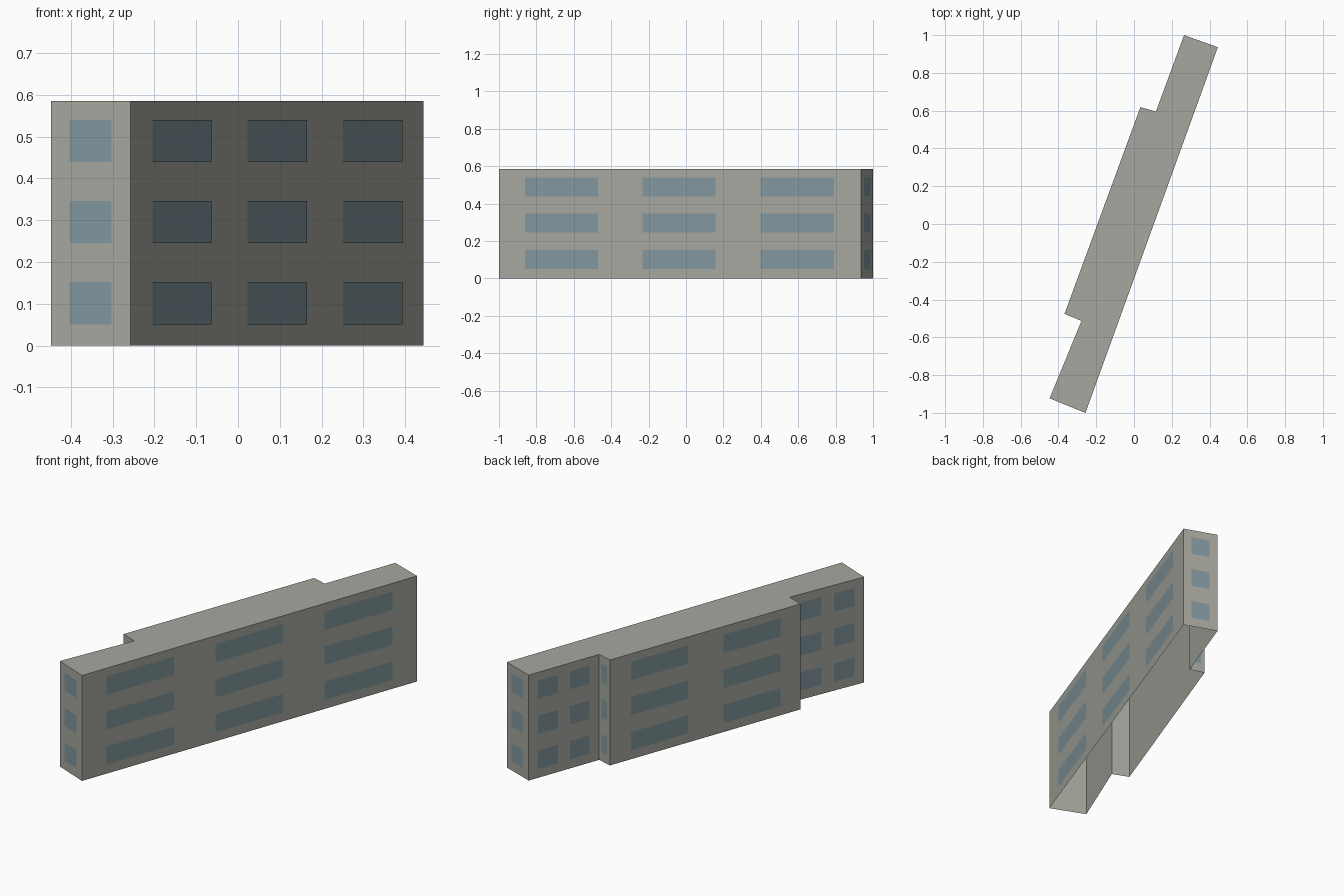
import bpy
import bmesh
from mathutils import Vector

cube = bpy.data.objects.get("Cube")
if cube:
    bpy.data.objects.remove(cube, do_unlink=True)

HEIGHT = 0.585
PLATE = 0.002


def make_material(name, rgb):
    mat = bpy.data.materials.new(name)
    mat.use_nodes = True
    color = (*rgb, 1.0)
    mat.diffuse_color = color
    mat.node_tree.nodes["Principled BSDF"].inputs["Base Color"].default_value = color
    return mat


def make_object(name, bm, mat):
    mesh = bpy.data.meshes.new(name)
    bm.to_mesh(mesh)
    bm.free()
    mesh.materials.append(mat)
    obj = bpy.data.objects.new(name, mesh)
    bpy.context.collection.objects.link(obj)
    return obj


wall_grey = make_material("wall grey", (0.39, 0.39, 0.35))
glass_blue = make_material("glass blue", (0.22, 0.31, 0.34))

# Footprint, counter-clockwise, each corner starting one wall:
# (wall name, corner, window column centres, column width, sill heights offset)
WALLS = [
    ("east", (-0.257, -1.0), (0.173, 0.498, 0.824), 0.202),
    ("north_end", (0.444, 0.936), (0.5,), 0.53),
    ("north_wing", (0.265, 1.0), (0.27, 0.72), 0.28),
    ("north_return", (0.116, 0.595), (0.5,), 0.53),
    ("west", (0.034, 0.619), (0.26, 0.745), 0.30),
    ("south_return", (-0.368, -0.476), (0.5,), 0.53),
    ("south_wing", (-0.278, -0.513), (0.28, 0.73), 0.28),
    ("south_end", (-0.447, -0.923), (0.5,), 0.53),
]
corners = [Vector((*wall[1], 0)) for wall in WALLS]
up = Vector((0, 0, HEIGHT))

# Building shell: walls and flat roof, open underneath
bm = bmesh.new()
low = [bm.verts.new(c) for c in corners]
high = [bm.verts.new(c + up) for c in corners]
for i in range(len(low)):
    j = (i + 1) % len(low)
    bm.faces.new((low[i], low[j], high[j], high[i]))
bm.faces.new(high)
make_object("building_shell", bm, wall_grey)

# Windows: three storeys of thin glass plates on every wall
for i, (name, _, centres, width) in enumerate(WALLS):
    start, end = corners[i], corners[(i + 1) % len(corners)]
    along = end - start
    out = along.cross(Vector((0, 0, 1))).normalized() * PLATE
    bm = bmesh.new()
    for centre in centres:
        left = start + along * (centre - width / 2) + out
        right = start + along * (centre + width / 2) + out
        for storey in range(3):
            sill = Vector((0, 0, 0.051 + storey * 0.194))
            head = sill + Vector((0, 0, 0.101))
            bm.faces.new([bm.verts.new(p) for p in
                          (left + sill, right + sill, right + head, left + head)])
    make_object(name + "_windows", bm, glass_blue)
